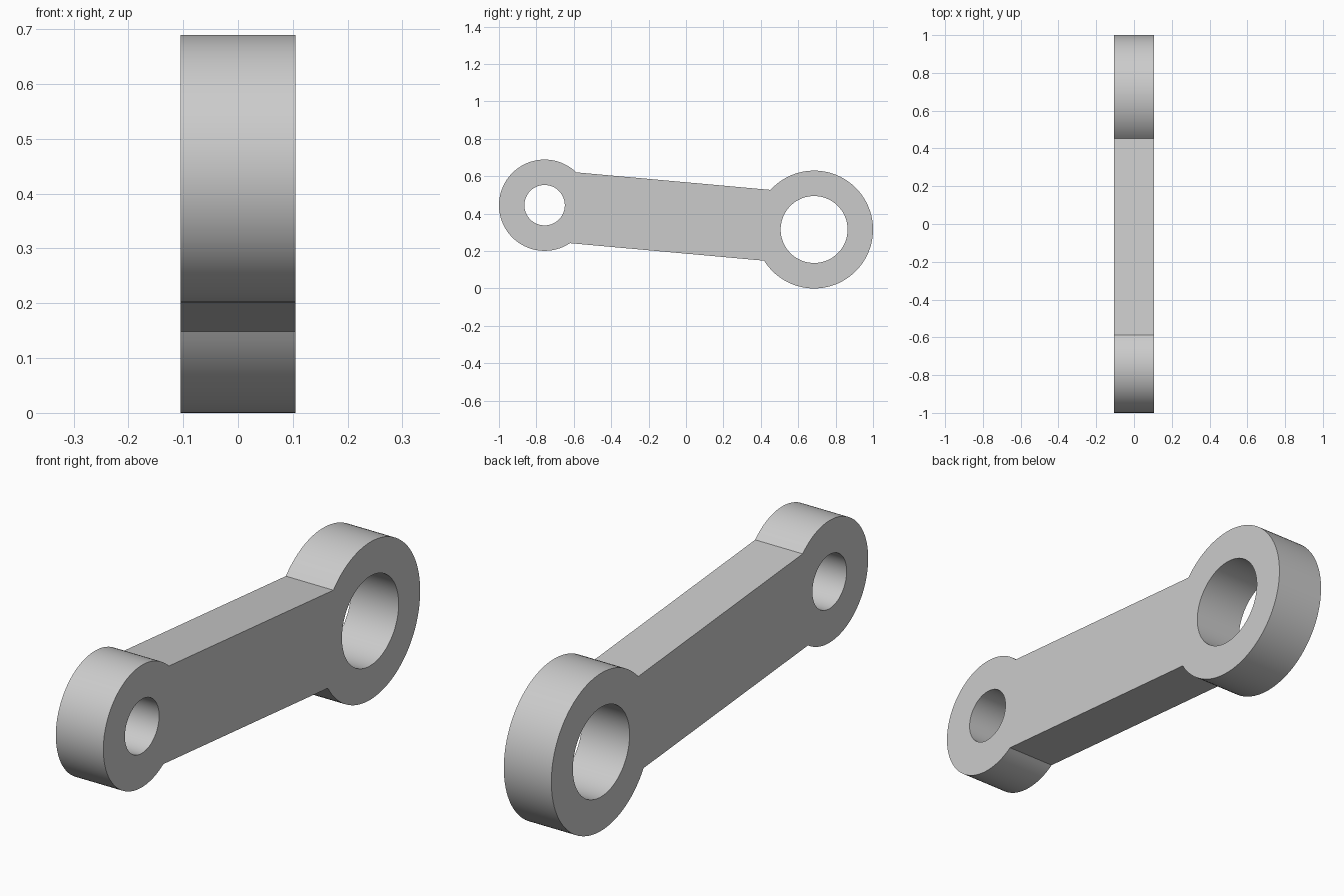
import bpy, bmesh, math
from mathutils import Matrix, Vector

cube = bpy.data.objects.get("Cube")
if cube:
    bpy.data.objects.remove(cube, do_unlink=True)

# Side profile: (y, z) centres, ring and bore radii
SMALL, SMALL_R, SMALL_BORE = Vector((-0.756, 0.445)), 0.244, 0.108
LARGE, LARGE_R, LARGE_BORE = Vector((0.685, 0.315)), 0.315, 0.179
BAR_HALF = 0.19
HALF_THICK = 0.105

grey = bpy.data.materials.new("plain_grey")
grey.use_nodes = True
colour = (0.6, 0.6, 0.6, 1)
grey.diffuse_color = colour
grey.node_tree.nodes["Principled BSDF"].inputs["Base Color"].default_value = colour


def arc(centre, radius, start, end, steps):
    angles = [start + (end - start) * i / steps for i in range(steps + 1)]
    return [centre + radius * Vector((math.cos(a), math.sin(a))) for a in angles]


def add_loop(curve, points):
    spline = curve.splines.new('POLY')
    spline.points.add(len(points) - 1)
    for target, p in zip(spline.points, points):
        target.co = (p.x, p.y, 0, 1)
    spline.use_cyclic_u = True


# Outline: two ring arcs meeting the straight bar edges, plus the bores
axis = LARGE - SMALL
tilt = math.atan2(axis.y, axis.x)
small_gap = math.asin(BAR_HALF / SMALL_R)
large_gap = math.pi - math.asin(BAR_HALF / LARGE_R)
outline = arc(SMALL, SMALL_R, tilt + small_gap, tilt + 2 * math.pi - small_gap, 72)
outline += arc(LARGE, LARGE_R, tilt - large_gap, tilt + large_gap, 80)

curve = bpy.data.curves.new("link_profile", 'CURVE')
curve.dimensions = '2D'
curve.fill_mode = 'BOTH'
curve.extrude = HALF_THICK
add_loop(curve, outline)
for centre, bore in ((SMALL, SMALL_BORE), (LARGE, LARGE_BORE)):
    add_loop(curve, arc(centre, bore, 0, 2 * math.pi, 72)[:-1])

# Turn the extruded profile into a mesh, standing in the yz plane
helper = bpy.data.objects.new("profile_helper", curve)
bpy.context.collection.objects.link(helper)
bpy.context.view_layer.update()
graph = bpy.context.evaluated_depsgraph_get()
mesh = bpy.data.meshes.new_from_object(helper.evaluated_get(graph))
bpy.data.objects.remove(helper, do_unlink=True)
mesh.transform(Matrix(((0, 0, 1, 0), (1, 0, 0, 0), (0, 1, 0, 0), (0, 0, 0, 1))))

bm = bmesh.new()
bm.from_mesh(mesh)
bmesh.ops.remove_doubles(bm, verts=bm.verts, dist=0.0001)
bmesh.ops.recalc_face_normals(bm, faces=bm.faces)
bm.to_mesh(mesh)
bm.free()

mesh.materials.clear()
mesh.materials.append(grey)
link = bpy.data.objects.new("link_arm", mesh)
bpy.context.collection.objects.link(link)
bpy.ops.object.select_all(action='DESELECT')
link.select_set(True)
bpy.context.view_layer.objects.active = link
bpy.ops.object.shade_smooth_by_angle(angle=math.radians(30))
